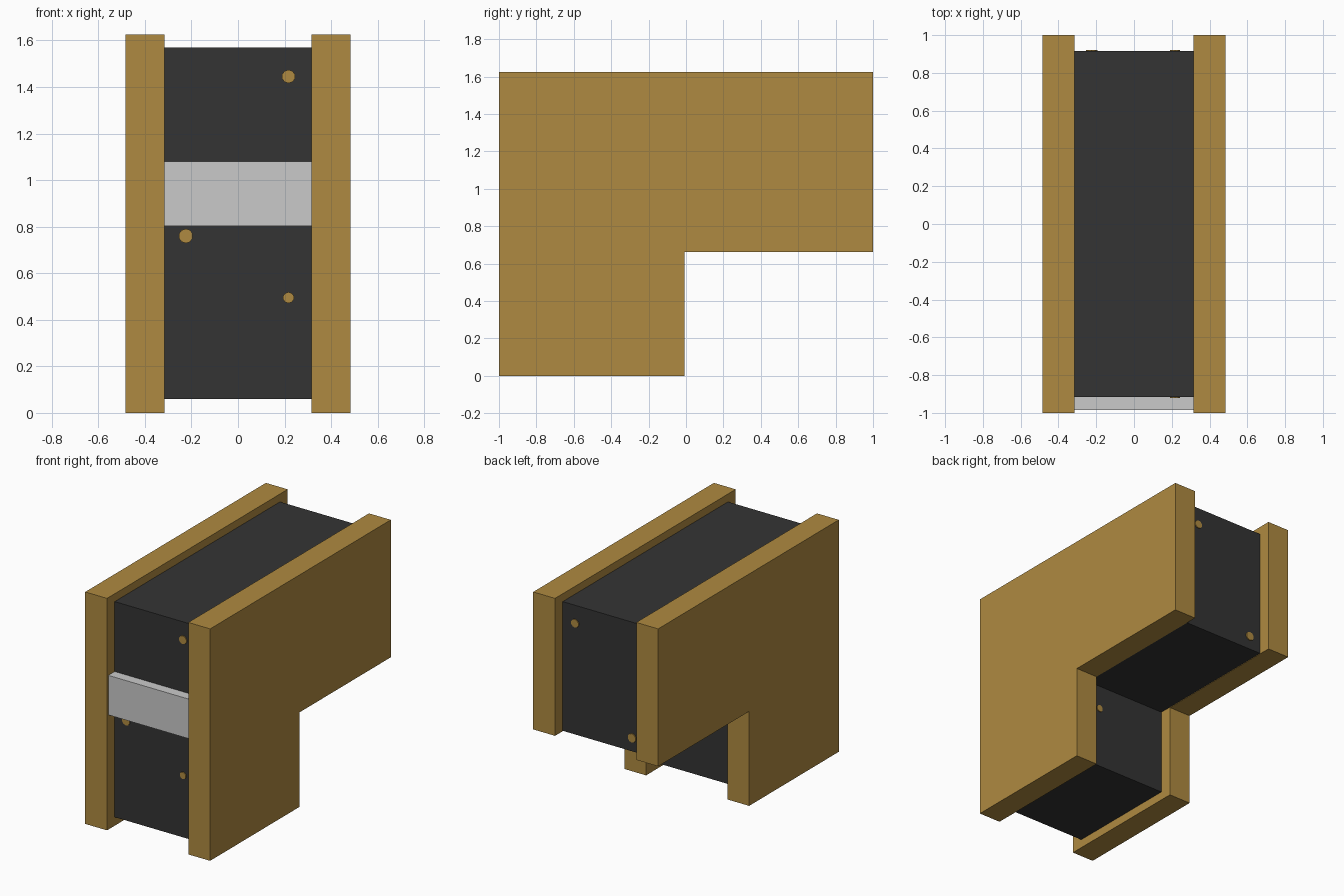
import bpy, bmesh, math
from mathutils import Matrix

if "Cube" in bpy.data.objects:
    bpy.data.objects.remove(bpy.data.objects["Cube"])


def material(name, rgb):
    m = bpy.data.materials.new(name)
    m.diffuse_color = (*rgb, 1)
    m.use_nodes = True
    m.node_tree.nodes["Principled BSDF"].inputs["Base Color"].default_value = m.diffuse_color
    return m


WOOD = material("wood brown", (0.43, 0.255, 0.052))
DARK = material("charcoal", (0.034, 0.034, 0.034))
GREY = material("light grey", (0.59, 0.59, 0.59))


def finish(name, bm, mat):
    bmesh.ops.recalc_face_normals(bm, faces=bm.faces)
    mesh = bpy.data.meshes.new(name)
    bm.to_mesh(mesh)
    bm.free()
    mesh.materials.append(mat)
    ob = bpy.data.objects.new(name, mesh)
    bpy.context.collection.objects.link(ob)
    return ob


def extrude_profile(name, profile, x0, x1, mat):
    """Extrude a (y, z) outline along x."""
    bm = bmesh.new()
    face = bm.faces.new([bm.verts.new((x0, y, z)) for y, z in profile])
    ext = bmesh.ops.extrude_face_region(bm, geom=[face])
    verts = [v for v in ext["geom"] if isinstance(v, bmesh.types.BMVert)]
    bmesh.ops.translate(bm, verts=verts, vec=(x1 - x0, 0, 0))
    return finish(name, bm, mat)


def l_shape(front, back, low, top, notch_y, notch_z):
    return [(front, low), (notch_y, low), (notch_y, notch_z),
            (back, notch_z), (back, top), (front, top)]


def stud(name, x, y, z, r):
    """Thin flat peg end lying on a front or back face."""
    bm = bmesh.new()
    bmesh.ops.create_cone(bm, cap_ends=True, segments=10, radius1=r, radius2=r,
                          depth=0.009,
                          matrix=Matrix.Translation((x, y, z)) @ Matrix.Rotation(math.pi / 2, 4, 'X'))
    return finish(name, bm, WOOD)


# two thick side panels
panel = l_shape(-1.0, 1.0, 0.0, 1.625, -0.008, 0.662)
for side, s in (("left", -1), ("right", 1)):
    extrude_profile(side + "_panel", panel, s * 0.315, s * 0.484, WOOD)

# recessed dark body between the panels
extrude_profile("body", l_shape(-0.915, 0.915, 0.06, 1.57, -0.095, 0.665),
                -0.315, 0.315, DARK)

# pale bar across the front
extrude_profile("front_bar", [(-0.985, 0.803), (-0.914, 0.803), (-0.914, 1.08), (-0.985, 1.08)],
                -0.315, 0.315, GREY)

# peg ends showing on the front and back of the body
for i, (x, z, r, back) in enumerate([(0.217, 1.445, 0.029, 0.915),
                                     (-0.224, 0.76, 0.031, 0.915),
                                     (0.217, 0.495, 0.024, -0.095)]):
    stud(f"front_peg_{i + 1}", x, -0.917, z, r)
    stud(f"back_peg_{i + 1}", x, back + 0.002, z, r)
